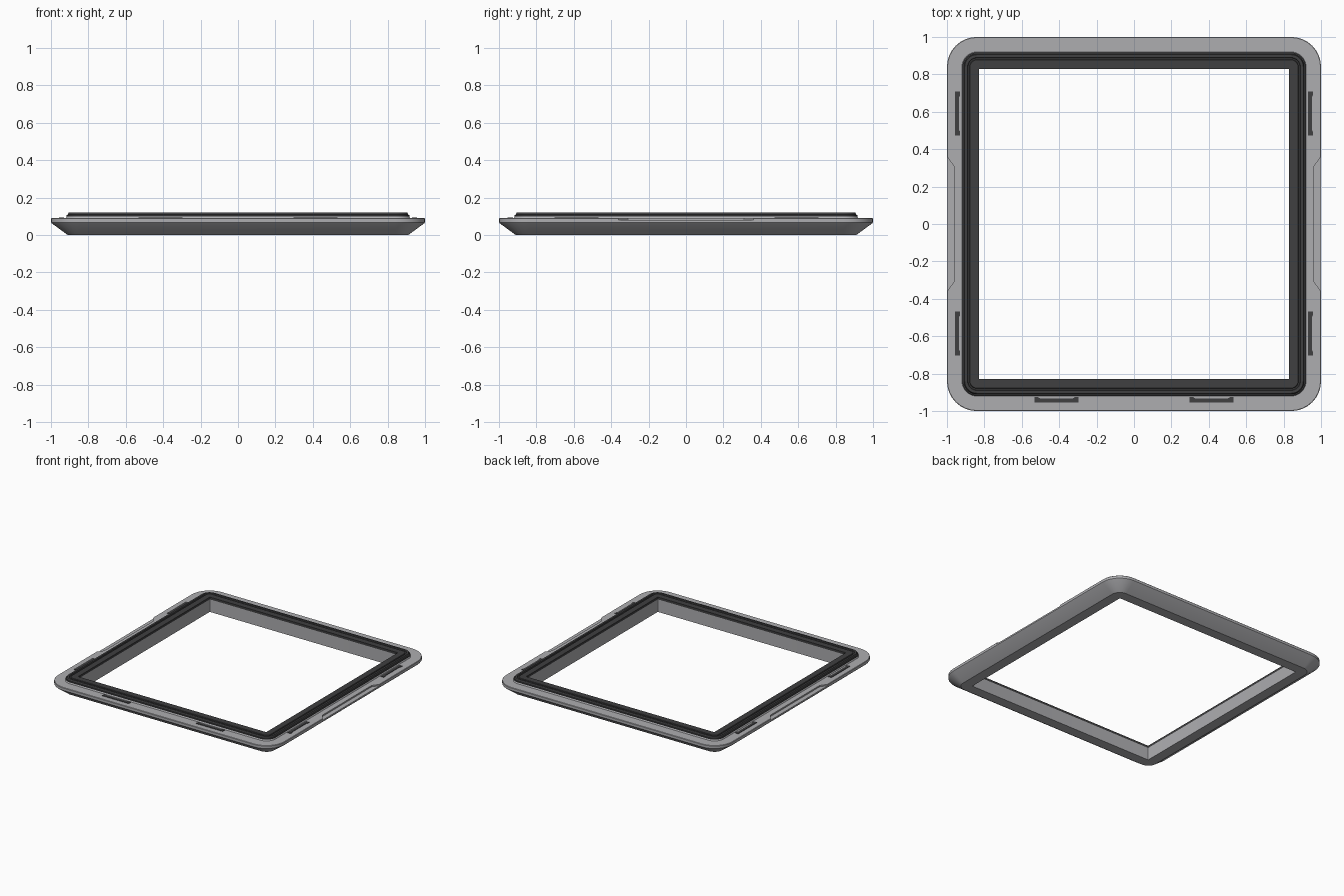
import bpy, bmesh, math

if "Cube" in bpy.data.objects:
    bpy.data.objects.remove(bpy.data.objects["Cube"])

CORNER = 0.16   # outer corner radius; inner loops are concentric offsets
SEG = 8


def material(name, v):
    m = bpy.data.materials.new(name)
    m.diffuse_color = (v, v, v * 1.04, 1)
    m.use_nodes = True
    m.node_tree.nodes["Principled BSDF"].inputs["Base Color"].default_value = m.diffuse_color
    return m


def finish(bm, name, mat=None):
    bmesh.ops.recalc_face_normals(bm, faces=bm.faces)
    me = bpy.data.meshes.new(name)
    bm.to_mesh(me)
    bm.free()
    ob = bpy.data.objects.new(name, me)
    bpy.context.collection.objects.link(ob)
    if mat:
        me.materials.append(mat)
    return ob


def smooth(ob):
    bpy.ops.object.select_all(action='DESELECT')
    ob.select_set(True)
    bpy.context.view_layer.objects.active = ob
    bpy.ops.object.shade_smooth_by_angle(angle=math.radians(25))


def square_ring(name, profile, mat=None):
    """Sweep a closed (half width, z) profile round a rounded square."""
    bm = bmesh.new()
    loops = []
    for a, z in profile:
        r = max(0.004, CORNER - (1 - a))
        loop = []
        for q in range(4):
            mid = math.pi / 4 + q * math.pi / 2
            cx = math.copysign(a - r, math.cos(mid))
            cy = math.copysign(a - r, math.sin(mid))
            for i in range(SEG + 1):
                t = (q + i / SEG) * math.pi / 2
                loop.append(bm.verts.new((cx + r * math.cos(t), cy + r * math.sin(t), z)))
        loops.append(loop)
    n = len(loops[0])
    for k, lo in enumerate(loops):
        nx = loops[(k + 1) % len(loops)]
        for i in range(n):
            j = (i + 1) % n
            bm.faces.new((lo[i], lo[j], nx[j], nx[i]))
    return finish(bm, name, mat)


def prism(name, pts, z0, z1, mat=None):
    bm = bmesh.new()
    f = bm.faces.new([bm.verts.new((x, y, z0)) for x, y in pts])
    top = bmesh.ops.extrude_face_region(bm, geom=[f])
    for v in top['geom']:
        if isinstance(v, bmesh.types.BMVert):
            v.co.z = z1
    return finish(bm, name, mat)


rubber = material("dark_rubber", 0.05)
body_grey = material("body_grey", 0.42)

# Main frame: flat foot, sloped outer wall, thin flange, upright inner wall
body = square_ring("frame_body", [(0.83, 0), (0.91, 0), (0.995, 0.062), (1.0, 0.068), (1.0, 0.088),
                                  (0.997, 0.091), (0.92, 0.091), (0.915, 0.10), (0.83, 0.10)], body_grey)

# Shallow finger recesses in the left and right flange edges
for s, side in ((-1, "left"), (1, "right")):
    cut = prism("recess_cutter_" + side, [(s * 1.02, -0.37), (s * 1.0, -0.36), (s * 0.963, -0.31),
                                          (s * 0.963, 0.31), (s * 1.0, 0.36), (s * 1.02, 0.37)], 0.080, 0.15)
    cut.hide_render = True
    mod = body.modifiers.new("recess", 'BOOLEAN')
    mod.operation = 'DIFFERENCE'
    mod.object = cut
    mod.solver = 'EXACT'
    bpy.context.view_layer.objects.active = body
    bpy.ops.object.modifier_apply(modifier=mod.name)
    bpy.data.objects.remove(cut)
smooth(body)

# Dark gasket with a raised bead and a groove inside it
smooth(square_ring("gasket", [(0.83, 0.10), (0.917, 0.10), (0.917, 0.107), (0.910, 0.109), (0.905, 0.12),
                              (0.890, 0.12), (0.887, 0.113), (0.880, 0.113), (0.877, 0.118),
                              (0.83, 0.118)], rubber))


# Thin latch pads on the flange: two per side, two at the front
def pad(name, cx, cy, along_x):
    u, v = 0.118, 0.014
    pts = [(-u, -v), (-u, v), (-u + 0.02, v), (-u + 0.03, v - 0.006), (u - 0.03, v - 0.006),
           (u - 0.02, v), (u, v), (u, -v)]
    pts = [(cx + a, cy + b) if along_x else (cx + b, cy + a) for a, b in pts]
    prism(name, pts, 0.086, 0.0945, rubber)


for s, side in ((-1, "left"), (1, "right")):
    for y, end in ((0.59, "back"), (-0.585, "front")):
        pad("latch_pad_%s_%s" % (side, end), s * 0.943, y, False)
    pad("latch_pad_front_" + side, s * 0.415, -0.94, True)
